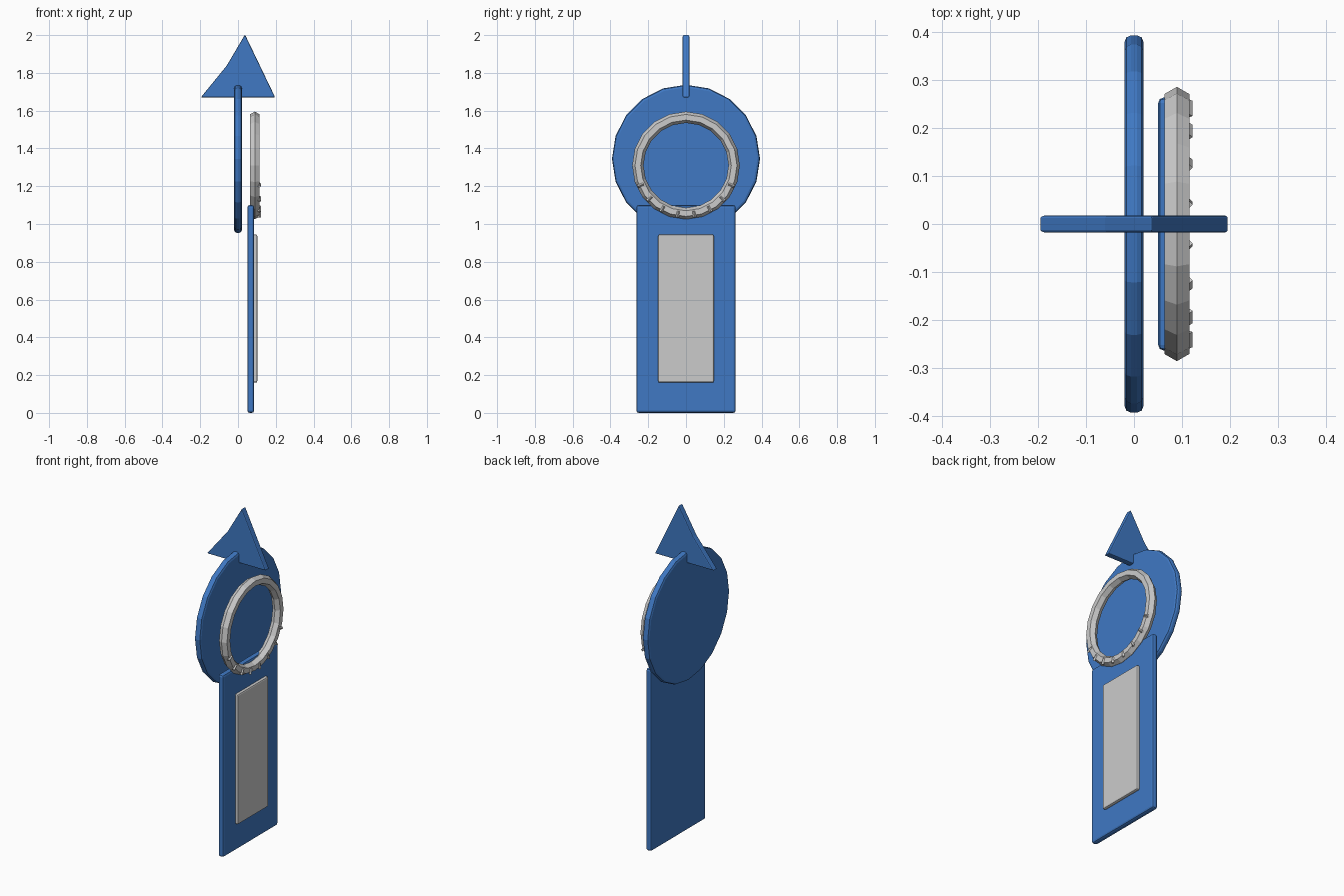
import bpy
import math
from mathutils import Matrix, Vector

if "Cube" in bpy.data.objects:
    bpy.data.objects.remove(bpy.data.objects["Cube"])

blue = bpy.data.materials.new("blue_paint")
blue.diffuse_color = (0.05, 0.19, 0.55, 1)
blue.use_nodes = True
blue.node_tree.nodes["Principled BSDF"].inputs["Base Color"].default_value = blue.diffuse_color


def bevel(obj, width, segments=2):
    m = obj.modifiers.new("bevel", 'BEVEL')
    m.width = width
    m.segments = segments
    m.limit_method = 'ANGLE'
    m.angle_limit = math.radians(40)


def box(name, lo, hi, width, mat=None):
    lo, hi = Vector(lo), Vector(hi)
    bpy.ops.mesh.primitive_cube_add(size=1)
    o = bpy.context.object
    o.name = name
    o.data.transform(Matrix.Translation((lo + hi) / 2) @ Matrix.Diagonal((*(hi - lo), 1)))
    bevel(o, width)
    if mat:
        o.data.materials.append(mat)
    return o


# Upright body plate and raised front panel
box("body_plate", (0.05, -0.263, 0.0), (0.085, 0.263, 1.1), 0.012, blue)
box("front_panel", (0.07, -0.147, 0.16), (0.102, 0.147, 0.945), 0.008)

# Head disc facing +x
bpy.ops.mesh.primitive_cylinder_add(vertices=20, radius=0.392, depth=0.04,
                                    location=(0, 0, 1.345), rotation=(0, math.pi / 2, 0))
disc = bpy.context.object
disc.name = "head_disc"
disc.data.materials.append(blue)
bevel(disc, 0.014)

# Hexagonal-section face ring
bpy.ops.mesh.primitive_torus_add(major_segments=20, minor_segments=6,
                                 major_radius=0.255, minor_radius=0.03,
                                 location=(0.089, 0, 1.31), rotation=(0, math.pi / 2, 0))
bpy.context.object.name = "face_ring"

# Small radial teeth along the lower part of the ring
for i in range(8):
    a = math.radians(19 * (i - 3.5))
    bpy.ops.mesh.primitive_cylinder_add(
        vertices=4, radius=0.009, depth=0.034,
        location=(0.113, 0.262 * math.sin(a), 1.31 - 0.262 * math.cos(a)),
        rotation=(a, 0, 0))
    bpy.context.object.name = f"ring_tooth_{i + 1}"

# Fin on top, a flat profile in the xz plane
profile = [(-0.197, 1.67), (0.197, 1.67), (0.037, 2.003), (-0.06, 1.838)]
t = 0.018
n = len(profile)
verts = [(x, y, z) for y in (-t, t) for x, z in profile]
faces = [tuple(range(n)), tuple(reversed(range(n, 2 * n)))]
faces += [(i, i + n, (i + 1) % n + n, (i + 1) % n) for i in range(n)]
mesh = bpy.data.meshes.new("top_fin")
mesh.from_pydata(verts, [], faces)
mesh.materials.append(blue)
fin = bpy.data.objects.new("top_fin", mesh)
bpy.context.collection.objects.link(fin)
bevel(fin, 0.006)
